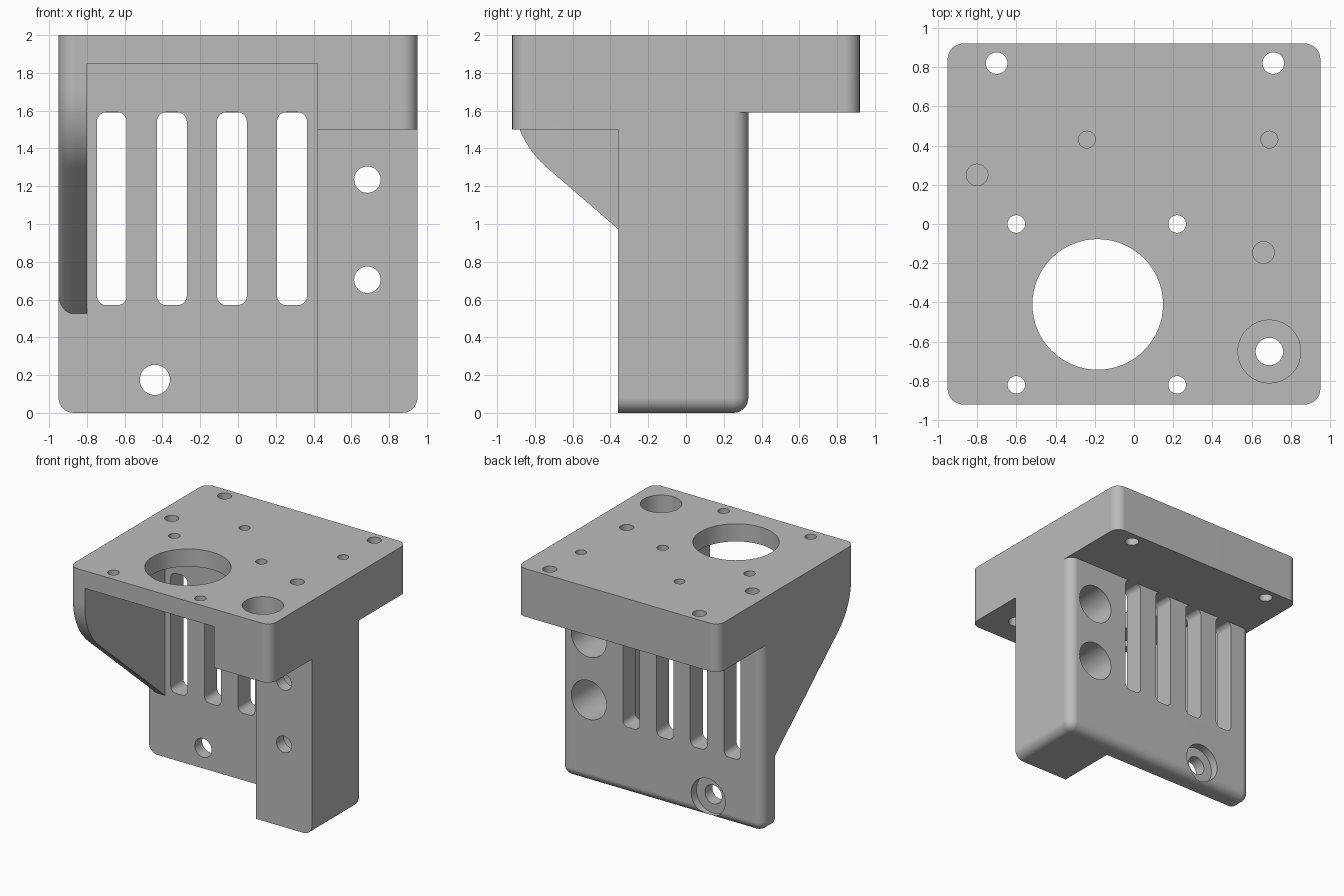
import bpy, bmesh, math
from mathutils import Matrix

if "Cube" in bpy.data.objects:
    bpy.data.objects.remove(bpy.data.objects["Cube"])

W, D = 0.95, 0.92          # half width and half depth of the top plate
FILLET = 0.08
WALL_FRONT, WALL_BACK = 0.16, 0.33
SEAM = 1.72                # height where lower parts meet the plate


def finish(name, bm):
    bmesh.ops.recalc_face_normals(bm, faces=bm.faces[:])
    mesh = bpy.data.meshes.new(name)
    bm.to_mesh(mesh)
    bm.free()
    ob = bpy.data.objects.new(name, mesh)
    bpy.context.collection.objects.link(ob)
    return ob


def round_edges(bm, rule, radius, segments=8):
    edges = [e for e in bm.edges if rule(e.verts[0].co, e.verts[1].co)]
    bmesh.ops.bevel(bm, geom=edges, offset=radius, segments=segments,
                    profile=0.5, affect='EDGES', clamp_overlap=False)


def box(name, lo, hi, rule=None, radius=FILLET):
    bm = bmesh.new()
    bmesh.ops.create_cube(bm, size=1)
    for v in bm.verts:
        v.co = [hi[i] if v.co[i] > 0 else lo[i] for i in range(3)]
    if rule:
        round_edges(bm, rule, radius)
    return finish(name, bm)


def cylinder(name, radius, axis, centre, start, end):
    """Cylinder along z (centre is x, y) or along y (centre is x, z)."""
    bm = bmesh.new()
    bmesh.ops.create_cone(bm, cap_ends=True, segments=64 if radius > 0.1 else 40,
                          radius1=radius, radius2=radius, depth=end - start)
    mid = (start + end) / 2
    if axis == 'Z':
        place = Matrix.Translation((centre[0], centre[1], mid))
    else:
        place = (Matrix.Translation((centre[0], mid, centre[1]))
                 @ Matrix.Rotation(math.pi / 2, 4, 'X'))
    bmesh.ops.transform(bm, matrix=place, verts=bm.verts[:])
    return finish(name, bm)


def combine(target, other, operation):
    mod = target.modifiers.new("combine", 'BOOLEAN')
    mod.operation = operation
    mod.solver = 'EXACT'
    mod.object = other
    bpy.context.view_layer.objects.active = target
    bpy.ops.object.modifier_apply(modifier=mod.name)
    bpy.data.objects.remove(other)


def upright(a, b):
    return abs(a.z - b.z) > 0.01


# Wall and column: one rounded block with the front left portion cut away
def body_edges(a, b):
    back = min(a.y, b.y) > 0
    low = max(a.z, b.z) < 0.01
    along_y = abs(a.y - b.y) > 0.01
    return (back and (low or upright(a, b))) or (low and along_y)


body = box("bracket", (-W, -0.36, 0), (W, WALL_BACK, SEAM), body_edges)
combine(body, box("front_void", (-2, -2, -1), (0.42, WALL_FRONT, 3)), 'DIFFERENCE')

# Thick rear overhang and front corner block
rear = box("rear_overhang", (-W, 0.2, 1.59), (W, D, SEAM),
           lambda a, b: upright(a, b) and a.y > 0.5)
combine(body, rear, 'UNION')
corner = box("corner_block", (0.42, -D, 1.5), (W, -0.2, SEAM),
             lambda a, b: upright(a, b) and a.y < -0.5 and a.x > 0.5)
combine(body, corner, 'UNION')

# Side gusset: curved front running into a straight slope
SLOPE, ARC = 0.863, 0.53
turn = math.atan(1 / SLOPE)
profile = [(-D, SEAM)]
for i in range(11):
    t = turn * i / 10
    profile.append((-D + ARC * (1 - math.cos(t)), 1.7 - ARC * math.sin(t)))
y_end, z_end = profile[-1]
profile += [(0.24, z_end - SLOPE * (0.24 - y_end)), (0.24, SEAM)]

bm = bmesh.new()
outer = bm.faces.new([bm.verts.new((-W, y, z)) for y, z in profile])
grown = bmesh.ops.extrude_face_region(bm, geom=[outer], use_keep_orig=True)
for v in grown["geom"]:
    if isinstance(v, bmesh.types.BMVert):
        v.co.x = -0.8
bmesh.ops.recalc_face_normals(bm, faces=bm.faces[:])
round_edges(bm, lambda a, b: max(a.x, b.x) < -0.9
            and min(a.z, b.z) < SEAM - 0.001 and min(a.y, b.y) < 0.23, FILLET)
combine(body, finish("gusset", bm), 'UNION')

# Top plate with the recess under it
plate = box("top_plate", (-W, -D, SEAM), (W, D, 2), upright)
combine(plate, box("recess", (-0.8, -2, 1), (0.42, WALL_FRONT, 1.85)), 'DIFFERENCE')
combine(body, plate, 'UNION')

# Vent slots through the wall
for x in (-0.668, -0.35, -0.032, 0.286):
    slot = box("slot", (x - 0.079, 0, 0.57), (x + 0.079, 0.5, 1.592),
               lambda a, b: abs(a.y - b.y) > 0.01, 0.05)
    combine(body, slot, 'DIFFERENCE')

# Holes: radius, axis, centre, start, end
holes = [(0.333, 'Z', (-0.185, -0.41), 1.5, 2.1)]
holes += [(0.045, 'Z', (x, y), 1.75, 2.1) for x in (-0.6, 0.22) for y in (0, -0.82)]
holes += [(0.055, 'Z', (x, 0.82), 1.5, 2.1) for x in (-0.7, 0.71)]
holes += [(0.043, 'Z', (x, 0.43), 1.7, 2.1) for x in (-0.24, 0.69)]
holes += [(0.055, 'Z', c, 1.7, 2.1) for c in ((-0.8, 0.25), (0.66, -0.145))]
# Counterbored bolt holes in the corner, column and wall
holes += [(0.16, 'Z', (0.69, -0.65), 1.6, 2.1), (0.07, 'Z', (0.69, -0.65), 1.4, 1.7)]
for z in (1.235, 0.705):
    holes += [(0.165, 'Y', (0.685, z), -0.26, 0.5), (0.07, 'Y', (0.685, z), -0.5, 0)]
holes += [(0.16, 'Y', (-0.44, 0.175), 0.26, 0.5), (0.08, 'Y', (-0.44, 0.175), 0, 0.3)]
for hole in holes:
    combine(body, cylinder("hole", *hole), 'DIFFERENCE')

# Single grey finish
grey = bpy.data.materials.new("plain grey")
grey.use_nodes = True
colour = (0.5, 0.5, 0.5, 1)
grey.diffuse_color = colour
grey.node_tree.nodes["Principled BSDF"].inputs["Base Color"].default_value = colour
body.data.materials.clear()
body.data.materials.append(grey)
for poly in body.data.polygons:
    poly.material_index = 0

# Smooth fillets and bores, keep flat faces flat
bpy.ops.object.select_all(action='DESELECT')
body.select_set(True)
bpy.context.view_layer.objects.active = body
bpy.ops.object.shade_smooth_by_angle(angle=math.radians(30))
weighted = body.modifiers.new("flat_faces", 'WEIGHTED_NORMAL')
weighted.keep_sharp = True
